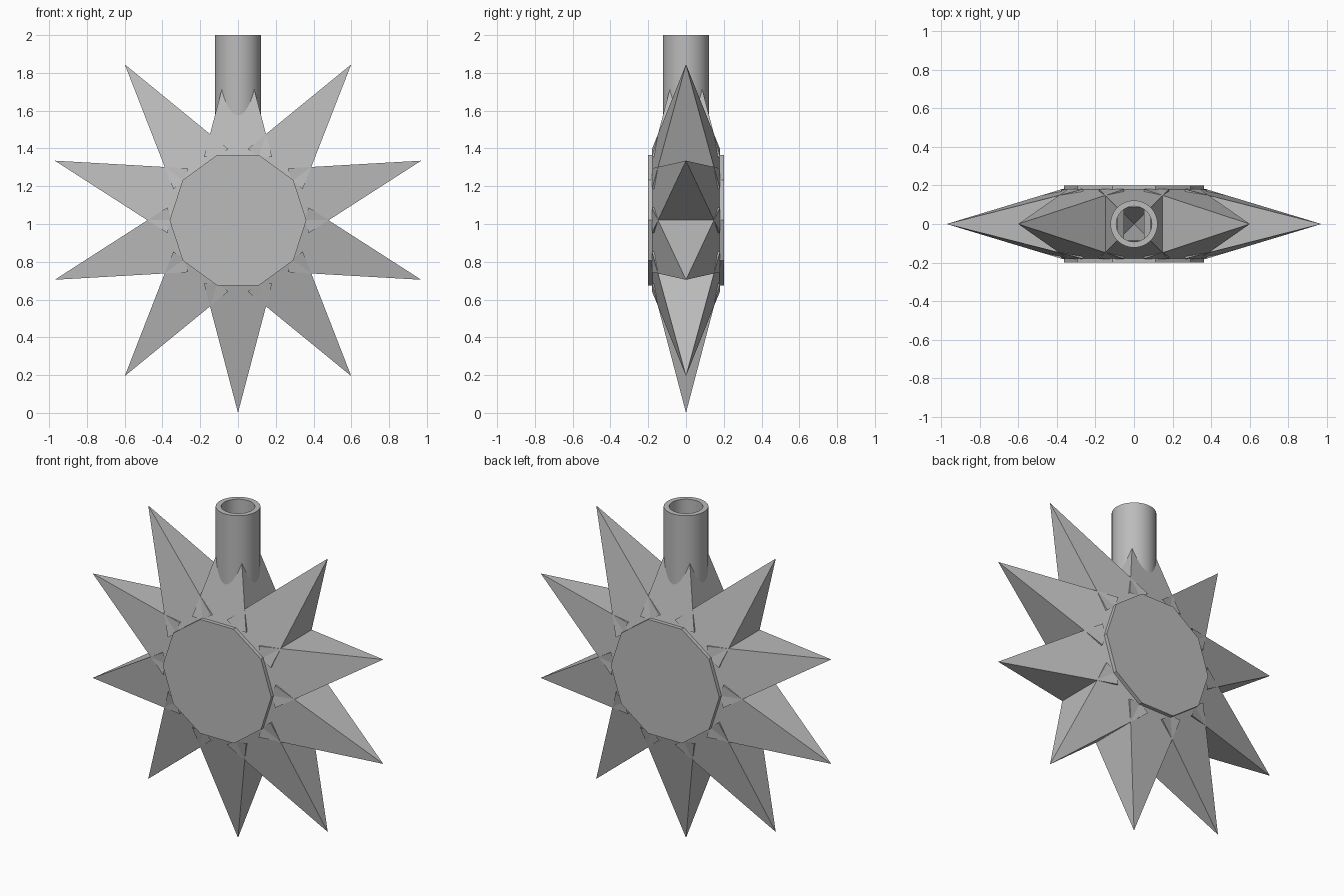
import bpy, bmesh, math
from mathutils import Matrix, Vector

if "Cube" in bpy.data.objects:
    bpy.data.objects.remove(bpy.data.objects["Cube"])

CENTRE = Vector((0, 0, 1.02))
TIP, BASE, HALF = 1.02, 0.335, 0.18     # spike tip and base distance, base half width
STEP = math.radians(36)

grey = bpy.data.materials.new("plain_grey")
grey.use_nodes = True
grey.diffuse_color = (0.5, 0.5, 0.5, 1)
grey.node_tree.nodes["Principled BSDF"].inputs["Base Color"].default_value = (0.5, 0.5, 0.5, 1)


def add_object(name, bm):
    mesh = bpy.data.meshes.new(name)
    bm.to_mesh(mesh)
    bm.free()
    mesh.materials.append(grey)
    obj = bpy.data.objects.new(name, mesh)
    bpy.context.collection.objects.link(obj)
    return obj


def spike(name, angle, end_half=0.0):
    """Open square pyramid pointing away from the centre, cut where it is end_half wide."""
    length = (TIP - BASE) * (1 - end_half / HALF)
    bm = bmesh.new()
    bmesh.ops.create_cone(bm, cap_ends=False, segments=4, radius1=HALF * math.sqrt(2),
                          radius2=end_half * math.sqrt(2), depth=length)
    bmesh.ops.remove_doubles(bm, verts=bm.verts[:], dist=1e-5)
    # turn the flat sides to the front, then swing outward
    bm.transform(Matrix.Rotation(math.pi / 4, 4, "Z"))
    bm.transform(Matrix.Translation((0, 0, BASE + length / 2)))
    bm.transform(Matrix.Translation(CENTRE) @ Matrix.Rotation(angle, 4, "Y"))
    return add_object(name, bm)


# Ring of spikes; the top one is cut off inside the tube
spike("top_spike", 0, end_half=0.085)
for i in range(1, 10):
    spike(f"spike_{i}", i * STEP)

# Ten-sided cover plates
for name, y in (("front_plate", -0.188), ("back_plate", 0.188)):
    bm = bmesh.new()
    bmesh.ops.create_cone(bm, cap_ends=True, segments=10, radius1=0.362, radius2=0.362, depth=0.024)
    # a corner points sideways
    bm.verts.ensure_lookup_table()
    first = bm.verts[0].co
    bm.transform(Matrix.Rotation(-math.atan2(first.y, first.x), 4, "Z"))
    bm.transform(Matrix.Translation(CENTRE + Vector((0, y, 0))) @ Matrix.Rotation(math.pi / 2, 4, "X"))
    add_object(name, bm)

# Hollow mounting tube
bm = bmesh.new()
bmesh.ops.create_cone(bm, cap_ends=False, segments=64, radius1=0.122, radius2=0.122, depth=0.65)
bm.transform(Matrix.Translation((0, 0, 2 - 0.325)))
tube = add_object("mounting_tube", bm)
wall = tube.modifiers.new("wall", "SOLIDIFY")
wall.thickness = 0.03
wall.offset = -1
bpy.context.view_layer.objects.active = tube
tube.select_set(True)
bpy.ops.object.modifier_apply(modifier="wall")
bpy.ops.object.shade_smooth_by_angle(angle=math.radians(35))
